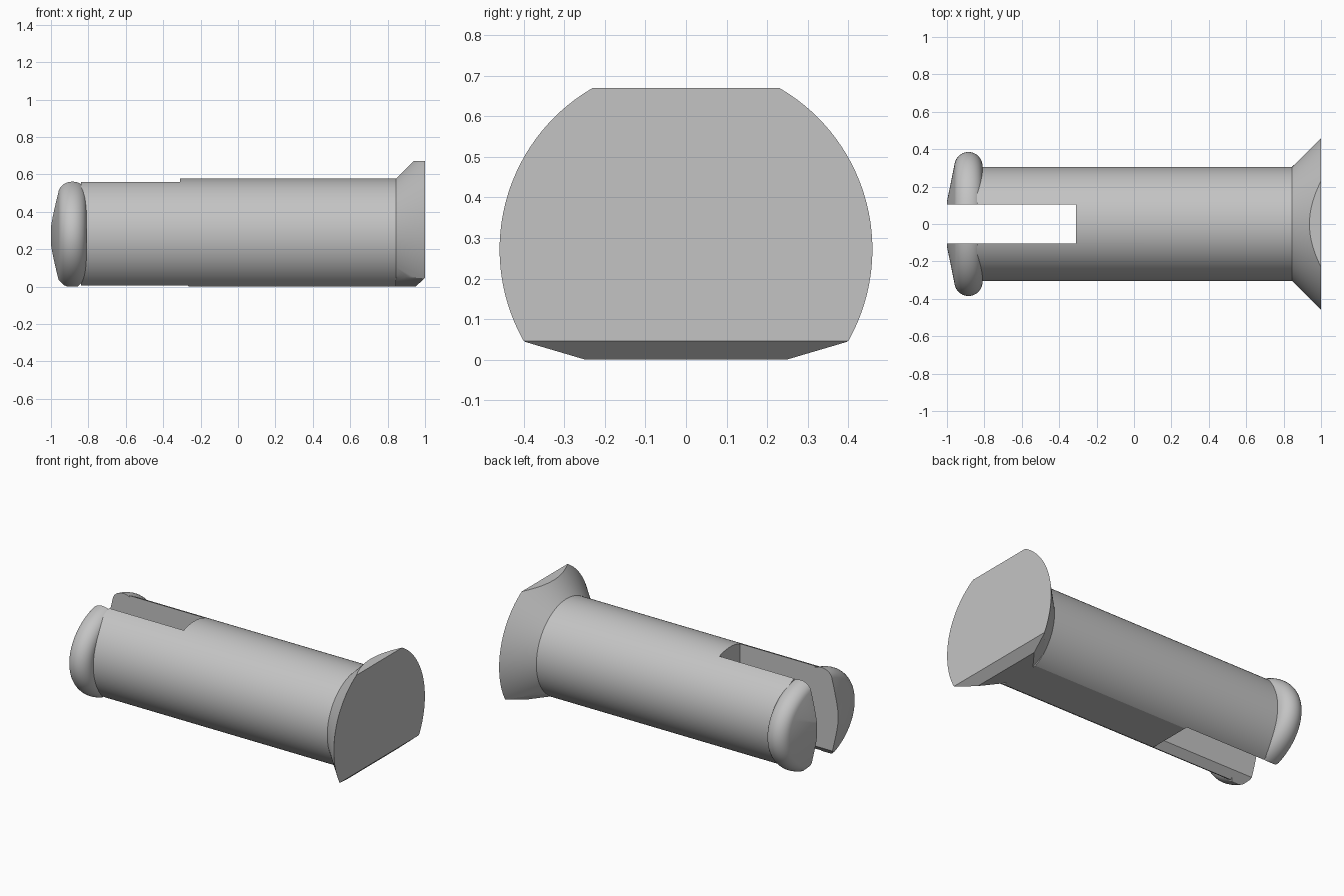
import bpy
import bmesh
import math
from mathutils import Vector

if "Cube" in bpy.data.objects:
    bpy.data.objects.remove(bpy.data.objects["Cube"], do_unlink=True)

AXIS_Z = 0.272      # height of the pin's axis
LAYER = 0.046       # height of the chamfer along the bottom
INSET = 0.05        # how far that chamfer runs inward
SEGMENTS = 128

grey = bpy.data.materials.new("light grey")
grey.use_nodes = True
GREY = (0.55, 0.55, 0.55, 1)
grey.diffuse_color = GREY
grey.node_tree.nodes["Principled BSDF"].inputs["Base Color"].default_value = GREY


def revolve(profile, z_scale=1.0):
    """Turn (x, radius) points about the pin's axis into a closed solid."""
    bm = bmesh.new()
    verts = [bm.verts.new((x, r, 0)) for x, r in profile]
    edges = [bm.edges.new(pair) for pair in zip(verts, verts[1:])]
    bmesh.ops.spin(bm, geom=verts + edges, cent=(0, 0, 0), axis=(1, 0, 0),
                   angle=math.tau, steps=SEGMENTS)
    bmesh.ops.remove_doubles(bm, verts=bm.verts, dist=1e-5)
    for v in bm.verts:
        v.co.z = v.co.z * z_scale + AXIS_Z
    bmesh.ops.recalc_face_normals(bm, faces=bm.faces)
    return bm


def slice_off(bm, point, normal):
    """Remove everything on the normal's side of a plane and cap the cut."""
    geom = bm.verts[:] + bm.edges[:] + bm.faces[:]
    bmesh.ops.bisect_plane(bm, geom=geom, dist=1e-6, plane_co=point,
                           plane_no=Vector(normal).normalized(), clear_outer=True)
    rim = [e for e in bm.edges if e.is_boundary]
    bmesh.ops.holes_fill(bm, edges=rim, sides=0)
    bmesh.ops.recalc_face_normals(bm, faces=bm.faces)


def make_object(name, bm):
    mesh = bpy.data.meshes.new(name)
    bm.to_mesh(mesh)
    bm.free()
    mesh.materials.append(grey)
    obj = bpy.data.objects.new(name, mesh)
    bpy.context.collection.objects.link(obj)
    return obj


def slot_cutter():
    """Open-ended slot whose lower rim flares outward."""
    bm = bmesh.new()
    rings = []
    for z, grow in ((-INSET, 2 * INSET), (LAYER, 0), (1, 0)):
        x, y = -0.31 + grow, 0.105 + grow
        corners = ((-1.2, -y), (x, -y), (x, y), (-1.2, y))
        rings.append([bm.verts.new((a, b, z)) for a, b in corners])
    for low, high in zip(rings, rings[1:]):
        for i in range(4):
            j = (i + 1) % 4
            bm.faces.new((low[i], low[j], high[j], high[i]))
    bm.faces.new(rings[0])
    bm.faces.new(rings[-1])
    bmesh.ops.recalc_face_normals(bm, faces=bm.faces)
    return make_object("slot_cutter", bm)


# Shaft with a flat underside
bm = revolve([(-0.84, 0), (-0.84, 0.305), (0.846, 0.305), (0.846, 0)])
slice_off(bm, (0, 0, 0), (0, 0, -1))
shaft = make_object("shaft", bm)

# Rounded snap lip: bulges sideways, level with the shaft at the top
arc = [(-0.885 + 0.075 * math.cos(a), 0.31 + 0.075 * math.sin(a))
       for a in (math.radians(168 - 168 * i / 16) for i in range(17))]
bm = revolve([(-1, 0), (-1, 0.12)] + arc + [(-0.81, 0)], z_scale=0.78)
slice_off(bm, (0, 0, 0), (0, 0, -1))
slice_off(bm, (-0.97, 0, LAYER), (-1, 0, -1))
slice_off(bm, (-0.81, 0, LAYER), (1, 0, -1))
lip = make_object("snap_lip", bm)

# Flared head: flat top, chamfered flat bottom
bm = revolve([(0.845, 0), (0.845, 0.305), (1, 0.46), (1, 0)])
slice_off(bm, (0, 0, 0.67), (0, 0, 1))
slice_off(bm, (0, 0, 0), (0, 0, -1))
slice_off(bm, (1, 0, LAYER), (1, 0, -1.1))
for side in (-1, 1):
    slice_off(bm, (1, side * 0.405, LAYER), (-0.79, side * 0.61, -1.2))
head = make_object("flared_head", bm)

# Slot through the shaft and lip
cutter = slot_cutter()
for part in (shaft, lip):
    mod = part.modifiers.new("slot", "BOOLEAN")
    mod.operation = "DIFFERENCE"
    mod.solver = "EXACT"
    mod.object = cutter
    bpy.context.view_layer.update()
    graph = bpy.context.evaluated_depsgraph_get()
    cut_mesh = bpy.data.meshes.new_from_object(part.evaluated_get(graph))
    part.modifiers.clear()
    part.data = cut_mesh
bpy.data.objects.remove(cutter, do_unlink=True)

# Smooth round surfaces, sharp edges kept
for part in (shaft, lip, head):
    bpy.ops.object.select_all(action="DESELECT")
    part.select_set(True)
    bpy.context.view_layer.objects.active = part
    bpy.ops.object.shade_smooth_by_angle(angle=math.radians(25))
